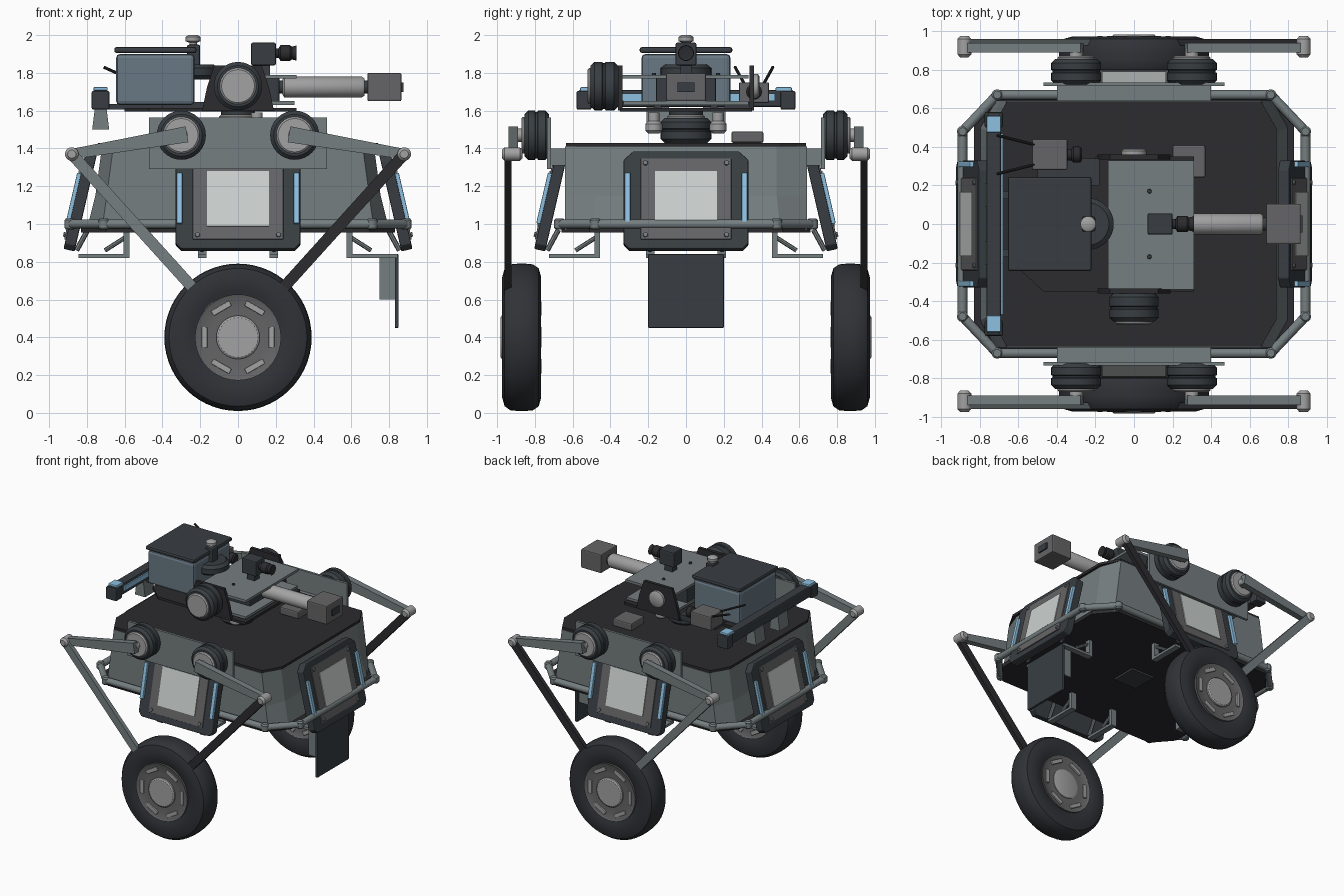
import bpy, bmesh, math
from mathutils import Vector, Matrix

if "Cube" in bpy.data.objects:
    bpy.data.objects.remove(bpy.data.objects["Cube"])

def mat(name, c):
    m = bpy.data.materials.new(name)
    m.diffuse_color = (*c, 1)
    m.use_nodes = True
    m.node_tree.nodes["Principled BSDF"].inputs["Base Color"].default_value = m.diffuse_color
    return m

STEEL = mat("steel", (0.18, 0.21, 0.215))
DARK = mat("dark_metal", (0.04, 0.048, 0.055))
BLACK = mat("black_deck", (0.025, 0.025, 0.028))
RUBBER = mat("rubber", (0.03, 0.032, 0.038))
MID = mat("mid_grey", (0.13, 0.13, 0.135))
LIGHT = mat("light_metal", (0.36, 0.36, 0.36))
BOARD = mat("board", (0.6, 0.64, 0.63))
BLUE = mat("blue_lamp", (0.27, 0.53, 0.75))
CASE = mat("blue_case", (0.14, 0.19, 0.23))
I = Matrix.Identity(4)

def finish(bm, name, m, M=I, bevel=0, smooth=False):
    bmesh.ops.recalc_face_normals(bm, faces=bm.faces)
    if bevel:
        bmesh.ops.bevel(bm, geom=bm.edges[:], offset=bevel, segments=2, affect='EDGES', profile=0.5)
    me = bpy.data.meshes.new(name)
    bm.to_mesh(me)
    bm.free()
    me.transform(M)
    me.materials.append(m)
    ob = bpy.data.objects.new(name, me)
    bpy.context.collection.objects.link(ob)
    if smooth:
        bpy.ops.object.select_all(action='DESELECT')
        ob.select_set(True)
        bpy.context.view_layer.objects.active = ob
        bpy.ops.object.shade_smooth_by_angle(angle=math.radians(35))
    return ob

def box(name, x, y, z, m, bevel=0, M=I):
    bm = bmesh.new()
    bmesh.ops.create_cube(bm, size=1)
    for v in bm.verts:
        v.co = [a[0] + (c + .5) * (a[1] - a[0]) for a, c in zip((x, y, z), v.co)]
    return finish(bm, name, m, M, bevel)

def loft(name, rings, m, bevel=0, M=I):
    # closed solid through rings of equal point count
    bm = bmesh.new()
    vs = [[bm.verts.new(p) for p in r] for r in rings]
    n = len(vs[0])
    bm.faces.new(vs[0])
    bm.faces.new(vs[-1])
    for a, b in zip(vs, vs[1:]):
        for i in range(n):
            bm.faces.new((a[i], a[(i + 1) % n], b[(i + 1) % n], b[i]))
    return finish(bm, name, m, M, bevel)

def aim(p, d):
    return Matrix.Translation(p) @ Vector(d).to_track_quat('Z', 'Y').to_matrix().to_4x4()

def lathe(name, prof, p, d, m, seg=32):
    # profile of (radius, height) turned about direction d from p
    bm = bmesh.new()
    prev = None
    first = None
    for r, h in prof:
        ring = [bm.verts.new((r * math.cos(t), r * math.sin(t), h))
                for t in (2 * math.pi * i / seg for i in range(seg))]
        if prev:
            for i in range(seg):
                bm.faces.new((prev[i], prev[(i + 1) % seg], ring[(i + 1) % seg], ring[i]))
        first = first or ring
        prev = ring
    bm.faces.new(first)
    bm.faces.new(prev)
    return finish(bm, name, m, aim(p, d), smooth=True)

def tube(name, a, b, r, m, seg=16):
    d = Vector(b) - Vector(a)
    return lathe(name, [(r, 0), (r, d.length)], a, d, m, seg)

def flat_bar(name, a, b, y, wa, wb, m):
    # tapered bar lying in an XZ plane, y = (near, far)
    a, b = Vector((a[0], 0, a[1])), Vector((b[0], 0, b[1]))
    n = (b - a).normalized().cross(Vector((0, 1, 0)))
    pts = [a + n * wa / 2, b + n * wb / 2, b - n * wb / 2, a - n * wa / 2]
    return loft(name, [[(p.x, yy, p.z) for p in pts] for yy in y], m)

def octagon(x, y, cx, cy, z):
    q = [(x, y - cy), (x - cx, y)]
    h = q + [(-px, py) for px, py in q[::-1]]
    return [(px, py, z) for px, py in h + [(-px, -py) for px, py in h]]

def motor(name, p, d, r, w):
    lathe(name + "_housing", [(r * .85, 0), (r, .02), (r, w * .45), (r * .95, w * .48), (r * .95, w * .55),
                              (r, w * .58), (r, w - .02), (r * .85, w)], p, d, DARK)
    lathe(name + "_cap", [(r * .75, 0), (r * .75, w + .008), (r * .68, w + .016)], p, d, LIGHT)

# hull, flange and deck
loft("hull", [octagon(.80, .64, .08, .14, .97), octagon(.755, .64, .06, .16, 1.15),
              octagon(.72, .64, .06, .16, 1.41)], STEEL)
loft("hull_floor", [octagon(.83, .66, .13, .15, .955), octagon(.83, .66, .13, .15, .985)], BLACK)
loft("deck", [octagon(.74, .635, .08, .14, 1.41), octagon(.74, .635, .08, .14, 1.43)], BLACK)
box("floor_hatch", (-.1, .1), (-.1, .1), (.94, .96), DARK)
box("deck_box", (.20, .37), (.24, .41), (1.43, 1.49), MID, .01)
rail = octagon(.89, .67, .18, .19, 1.0)
for a, b in zip(rail, rail[1:] + rail[:1]):
    tube("bumper_rail", a, b, .025, STEEL, 12)
    lathe("rail_joint", [(.02, -.03), (.029, -.02), (.029, .02), (.02, .03)], a, (0, 0, 1), STEEL, 12)

# sign panels and their brackets on the four sides
for k in range(4):
    R = Matrix.Rotation(k * math.pi / 2, 4, 'Z')
    d = .835 if k % 2 else .715
    M = R @ Matrix.Translation((0, -d, 1.12)) @ Matrix.Rotation(math.radians(-13), 4, 'X')
    c = [(.33, -.235), (.30, -.265), (-.30, -.265), (-.33, -.235), (-.33, .22), (-.28, .265), (.28, .265), (.33, .22)]
    loft("panel_frame", [[(x, y, z) for x, z in c] for y in (-.03, .03)], DARK, .006, M)
    box("panel_plate", (-.24, .24), (-.038, 0), (-.215, .225), MID, .004, M)
    box("panel_board", (-.165, .165), (-.044, 0), (-.145, .155), BOARD, 0, M)
    for s in (-1, 1):
        xs = sorted((s * .295, s * .325))
        box("panel_light", xs, (-.05, 0), (-.13, .145), BLUE, .005, M)
        for z in (-.19, .2):
            lathe("panel_bolt", [(.014, 0), (.012, .012)], M @ Vector((s * .215, -.036, z)),
                  M.to_3x3() @ Vector((0, -1, 0)), STEEL, 10)
        px = (s * .19 - .023, s * .19 + .023)
        box("bracket_foot", px, (-d - .01, -d + .26), (.82, .84), STEEL, 0, R)
        box("bracket_post", px, (-d + .23, -d + .26), (.83, .97), STEEL, 0, R)
        tube("bracket_strut", R @ Vector((s * .19, -d - .02, .86)), R @ Vector((s * .19, -d + .04, .97)), .014, STEEL, 8)
        tube("bracket_brace", R @ Vector((s * .19, -d + .24, .93)), R @ Vector((s * .19, -d + .13, .86)), .012, STEEL, 8)

# rear flap
box("mud_flap", (.83, .85), (-.2, .2), (.45, .84), DARK, .004)
for s in (-1, 1):
    box("flap_gusset", (.75, .83), sorted((s * .16, s * .175)), (.60, .84), STEEL)

# wheels, motors and leg linkages, mirrored left and right
for s in (-1, 1):
    out = (0, s, 0)
    c = Vector((0, s * .87, .40))
    lathe("tyre", [(.22, -.085), (.25, -.1), (.32, -.103), (.365, -.09), (.386, -.06), (.39, -.02), (.39, .02),
                   (.386, .06), (.365, .09), (.32, .103), (.25, .1), (.22, .085)], c, out, RUBBER, 56)
    lathe("rim", [(.15, -.09), (.215, -.092), (.228, -.1), (.228, .104), (.215, .098), (.15, .092)], c, out, MID, 40)
    lathe("hub", [(.10, -.1), (.115, -.095), (.115, .105), (.105, .112)], c, out, LIGHT)
    for i in range(6):
        M = Matrix.Translation(c) @ Matrix.Rotation(i * math.pi / 3, 4, 'Y')
        box("rim_slot", (.162, .192), (-.105, .105), (-.055, .055), LIGHT, .004, M)
    box("shoulder_plate", (-.47, .47), sorted((s * .715, s * .735)), (1.29, 1.565), STEEL)
    box("shoulder_mount", (-.40, .40), sorted((s * .62, s * .72)), (1.31, 1.40), STEEL)
    for t in (-1, 1):
        motor("shoulder_motor", (t * .30, s * .725, 1.47), out, .13, .13)
        tube("shoulder_shaft", (t * .30, s * .85, 1.47), (t * .30, s * .91, 1.47), .035, LIGHT)
        flat_bar("upper_arm", (t * .27, 1.475), (t * .88, 1.37), (s * .89, s * .94), .085, .055, STEEL)
        flat_bar("lower_arm", (t * .88, 1.37), (t * .03, .43), (s * .925, s * .96), .06, .06, BLACK if t > 0 else STEEL)
        lathe("elbow", [(.022, -.055), (.036, -.04), (.036, .04), (.022, .055)], (t * .88, s * .92, 1.37), out, LIGHT, 20)

# turret base
motor("turret_neck", (0, 0, 1.43), (0, 0, 1), .135, .13)
tube("turret_column", (0, 0, 1.55), (0, 0, 1.61), .09, DARK)
for s in (-1, 1):
    lathe("turret_damper", [(.03, 0), (.045, .015), (.045, .05), (.03, .065), (.03, .11)],
          (.1, s * .17, 1.48), (0, 0, 1), LIGHT, 20)
base = [(.31, -.35), (.31, .35), (-.2, .35), (-.2, .24), (-.6, .24), (-.6, -.23), (-.47, -.35)]
loft("turret_base", [[(x, y, z) for x, y in base] for z in (1.595, 1.615)], BLACK)
box("lower_plate", (-.13, .30), (-.33, .33), (1.63, 1.65), STEEL)
box("upper_plate", (-.135, .31), (-.34, .33), (1.77, 1.79), STEEL)
box("turret_core", (-.12, .22), (-.16, .16), (1.64, 1.78), DARK, .01)
for s in (-1, 1):
    pts = [(-.19, 1.6), (.19, 1.6), (.165, 1.72), (.125, 1.84), (-.125, 1.84), (-.165, 1.72)]
    loft("trunnion_bracket", [[(x, y, z) for x, z in pts] for y in (s * .335, s * .36)], BLACK)
    lathe("plate_bolt", [(.012, 0), (.01, .01)], (.08, s * .17, 1.79), (0, 0, 1), DARK, 10)
motor("elevation_motor", (0, -.36, 1.73), (0, -1, 0), .128, .145)
lathe("pivot_cap", [(.065, 0), (.065, .02), (.05, .03)], (0, .36, 1.73), (0, 1, 0), LIGHT)

# barrel with muzzle block
lathe("barrel", [(.04, 0), (.055, .01), (.055, .42), (.045, .435)], (.235, 0, 1.725), (1, 0, 0), LIGHT)
tube("barrel_core", (.1, 0, 1.725), (.72, 0, 1.725), .035, DARK)
box("muzzle_block", (.685, .865), (-.105, .105), (1.65, 1.80), MID, .008)
box("muzzle_slot", (.86, .875), (-.045, .045), (1.70, 1.75), DARK)

# sight camera
box("sight_camera", (.07, .20), (-.055, .055), (1.84, 1.96), DARK, .008)
box("sight_mount", (.10, .17), (-.03, .03), (1.78, 1.85), DARK)
lathe("sight_lens", [(.025, 0), (.025, .02), (.042, .03), (.042, .08), (.034, .09), (.04, .115), (.03, .112)],
      (.195, 0, 1.905), (1, 0, 0), BLACK, 24)

# storage case with lid, drum and beacon
box("storage_case", (-.645, -.23), (-.235, .235), (1.63, 1.90), CASE, .02)
box("case_lid", (-.655, -.22), (-.245, .245), (1.905, 1.937), DARK, .012)
lathe("feed_drum", [(.11, 0), (.135, .02), (.135, .06), (.11, .08)], (-.24, 0, 1.765), (0, 0, 1), DARK)
box("beacon_post", (-.27, -.20), (-.04, .04), (1.83, 1.95), DARK, .012)
lathe("beacon", [(.02, 0), (.02, .02), (.04, .028), (.04, .05), (.025, .06)], (-.238, 0, 1.94), (0, 0, 1), LIGHT, 24)

# light bar on its arms
box("light_bar", (-.765, -.69), (-.57, .57), (1.62, 1.71), DARK, .01)
box("light_bar_glass", (-.70, -.68), (-.47, .47), (1.65, 1.69), BLUE)
for s in (-1, 1):
    box("bar_end", (-.775, -.68), sorted((s * .50, s * .58)), (1.605, 1.705), DARK, .01)
    box("bar_lamp", (-.765, -.69), sorted((s * .475, s * .56)), (1.70, 1.725), BLUE, .006)
    box("bar_arm", (-.72, -.40), sorted((s * .13, s * .17)), (1.605, 1.635), DARK)
    ring = lambda z, w: [(-.727 + a * w, s * .15 + b * .06, z) for a, b in ((-1, -1), (1, -1), (1, 1), (-1, 1))]
    loft("bar_skirt", [ring(1.50, .045), ring(1.62, .03)], STEEL)

# side sensor with two whisker rods
box("sensor_box", (-.53, -.345), (.28, .44), (1.64, 1.75), MID, .008)
box("sensor_mount", (-.50, -.18), (.2, .34), (1.60, 1.645), DARK)
lathe("sensor_lens", [(.03, 0), (.03, .02), (.042, .03), (.042, .065), (.03, .075)], (-.345, .36, 1.70), (1, 0, 0), BLACK, 24)
for a, b in (((-.51, .41, 1.74), (-.71, .46, 1.83)), ((-.51, .31, 1.74), (-.71, .26, 1.83))):
    tube("whisker_rod", a, b, .008, BLACK, 8)
